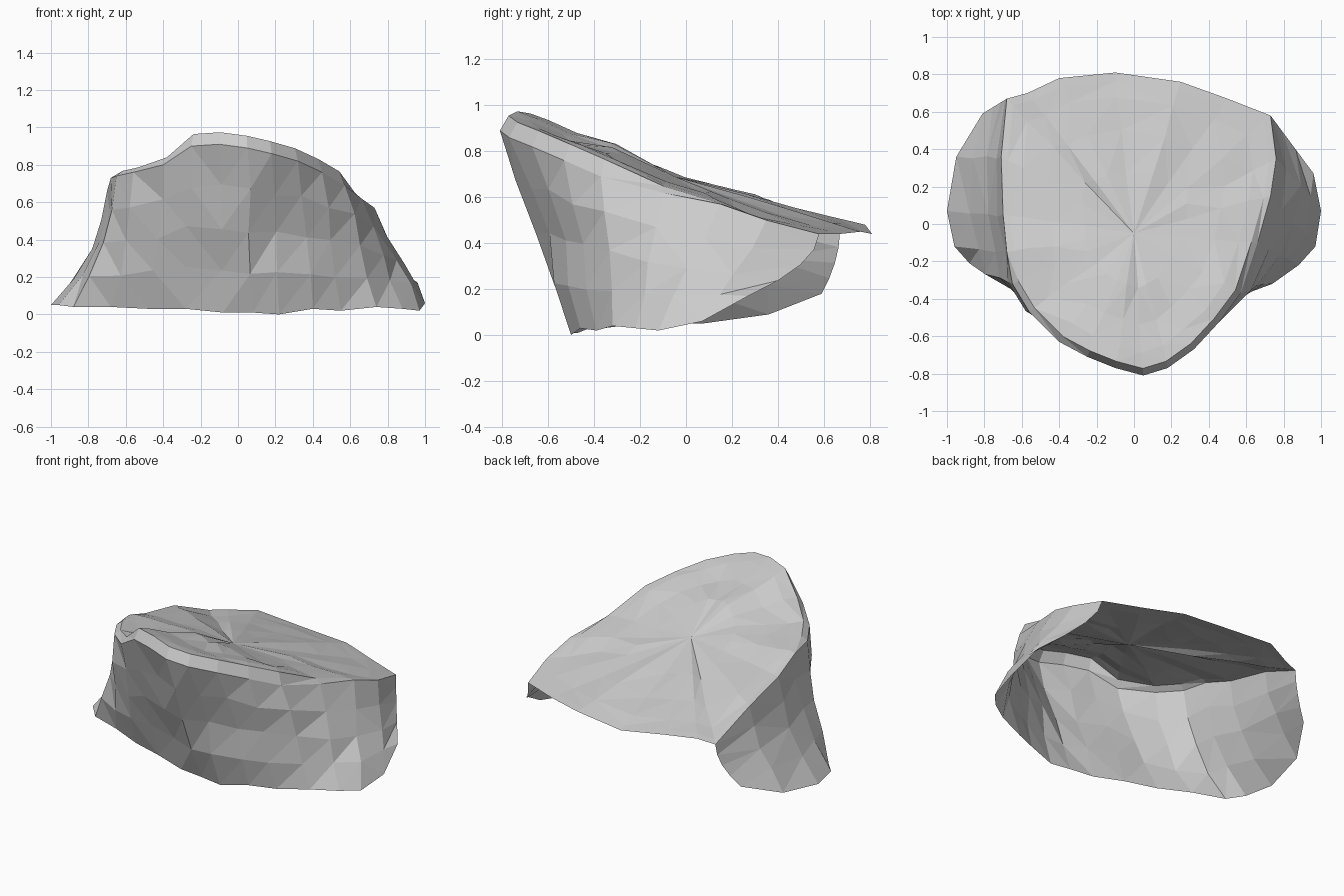
import bpy
import bmesh
import random
from mathutils import Vector

random.seed(4)

cube = bpy.data.objects.get("Cube")
if cube:
    bpy.data.objects.remove(cube, do_unlink=True)

# Plain stone colour
stone = bpy.data.materials.new("grey_stone")
stone.use_nodes = True
grey = (0.6, 0.6, 0.6, 1.0)
stone.diffuse_color = grey
stone.node_tree.nodes["Principled BSDF"].inputs["Base Color"].default_value = grey

# Upper edge of the cliff, from the back right around the front to the back left
cliff_edge = [
    (-.68, .67, .45), (-.71, .36, .59), (-.7, .05, .66), (-.68, -.15, .73),
    (-.65, -.32, .74), (-.56, -.47, .76), (-.4, -.63, .8), (-.25, -.71, .9),
    (-.1, -.77, .91), (.05, -.81, .89), (.18, -.77, .86), (.32, -.67, .82),
    (.45, -.53, .76), (.57, -.37, .69), (.66, -.1, .62), (.73, .15, .57),
    (.76, .35, .5), (.73, .58, .44)]

# Foot of the cliff, one point below each edge point
cliff_foot = [
    (-.81, .59, .18), (-.95, .36, .09), (-1, .07, .05), (-.96, -.12, .05),
    (-.88, -.21, .04), (-.68, -.28, .04), (-.48, -.36, .03), (-.28, -.42, .03),
    (-.08, -.47, .01), (.08, -.49, .01), (.22, -.5, 0), (.4, -.46, .03),
    (.55, -.39, .02), (.74, -.32, .04), (.88, -.22, .03), (.97, -.12, .02),
    (1, .07, .06), (.96, .27, .17)]

# Thin overhanging edge at the back
back_edge = [(.5, .67, .44), (.25, .76, .45), (-.1, .81, .44),
             (-.4, .78, .48), (-.57, .7, .47)]


def clamp(value):
    return max(0, min(1, value))


def rough(point, amount):
    """Nudge a point for a hewn look."""
    return point + Vector([random.uniform(-amount, amount) for axis in point])


def finish(bm, name):
    """Split faces into facets and make the object."""
    bmesh.ops.triangulate(bm, faces=bm.faces[:], quad_method='SHORT_EDGE')
    mesh = bpy.data.meshes.new(name)
    bm.to_mesh(mesh)
    bm.free()
    mesh.materials.append(stone)
    obj = bpy.data.objects.new(name, mesh)
    bpy.context.collection.objects.link(obj)
    return obj


def bridge(bm, upper, lower, closed):
    """Join two rows of vertices, wound so that faces point outward."""
    count = len(upper)
    for i in range(count if closed else count - 1):
        j = (i + 1) % count
        bm.faces.new((upper[i], lower[i], lower[j], upper[j]))


# Cliff wall, open underneath and at the back, flaring out at the right foot
# and the back corners
bm = bmesh.new()
levels = 4
rows = []
for level in range(levels + 1):
    t = level / levels
    row = []
    for i, (top, foot) in enumerate(zip(cliff_edge, cliff_foot)):
        top, foot = Vector(top), Vector(foot)
        flare = 1 + .9 * clamp(max((-top.x - .3) / .3, (top.y - .4) / .15))
        point = top.lerp(foot, t ** flare)
        point.z = top.z + (foot.z - top.z) * t
        if 0 < level < levels and 0 < i < len(cliff_edge) - 1:
            point = rough(point, .014)
            # Shallow hollow in the front
            if .12 < top.x < .4 and level < levels - 1:
                point.y += .03
        row.append(bm.verts.new(point))
    rows.append(row)
for upper, lower in zip(rows, rows[1:]):
    bridge(bm, upper, lower, False)
finish(bm, "cliff_wall")

# Sloping top in shrinking rings, swelling to a rounded crest towards the front
bm = bmesh.new()
middle = Vector((0, -.05, .69))
rings = []
for scale, swell in ((1, 0), (.95, .075), (.84, .075), (.64, .055), (.38, .055)):
    ring = []
    for edge in cliff_edge + back_edge:
        point = middle.lerp(Vector(edge), scale)
        right_side = clamp((-point.x - .25) / .2)
        point.z += swell * clamp(-point.y / .3) * (1 - .6 * right_side)
        if scale < .9:
            point = rough(point, .008)
        ring.append(bm.verts.new(point))
    rings.append(ring)
for outer, inner in zip(rings, rings[1:]):
    bridge(bm, inner, outer, True)
# Close the middle with a fan
hub = bm.verts.new(middle)
last = rings[-1]
for i, vert in enumerate(last):
    bm.faces.new((vert, last[(i + 1) % len(last)], hub))
finish(bm, "sloping_top")
